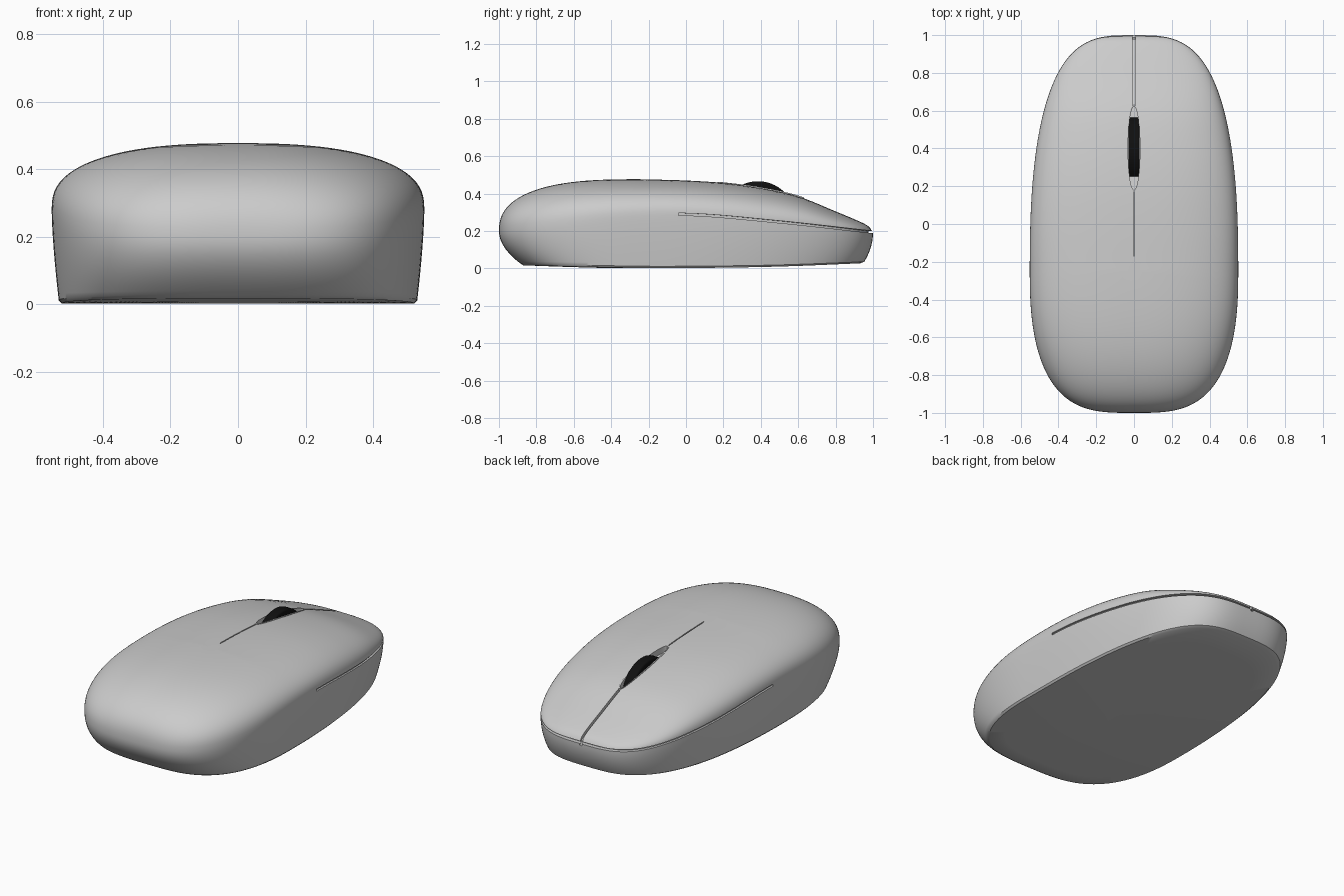
import bpy, bmesh
from math import sin, cos, pi, copysign

if "Cube" in bpy.data.objects:
    bpy.data.objects.remove(bpy.data.objects["Cube"])

Y0, W = -0.25, 0.552                     # widest station and half width
SEGS = 192


def curve(pts, y):
    """Smooth interpolation through (y, z) points."""
    if y <= pts[0][0]:
        return pts[0][1]
    for i in range(len(pts) - 1):
        (a, za), (b, zb) = pts[i], pts[i + 1]
        if y <= b:
            def slope(j):
                p, q = pts[max(j - 1, 0)], pts[min(j + 1, len(pts) - 1)]
                return (q[1] - p[1]) / (q[0] - p[0])
            h, u = b - a, (y - a) / (b - a)
            return ((2*u**3 - 3*u*u + 1) * za + (u**3 - 2*u*u + u) * h * slope(i)
                    + (3*u*u - 2*u**3) * zb + (u**3 - u*u) * h * slope(i + 1))
    return pts[-1][1]


def reach(y):
    return min(1, abs(y - Y0) / (1.25 if y > Y0 else 0.75))


def rim(y):
    return curve([(-1, .2), (-.8, .22), (-.4, .27), (0, .285), (.5, .245), (1, .19)], y)


def crown(y):
    """Centre-line height of the top."""
    if y < Y0:
        return rim(y) + (.477 - rim(y)) * (1 - reach(y)**2.5)**0.4
    return curve([(-.25, .477), (0, .47), (.2, .457), (.4, .43), (.6, .385),
                  (.8, .305), (.93, .25), (.98, .222), (1, .19)], y)


def belly(y):
    return curve([(-1, .022), (-.88, .017), (-.3, .003), (0, .002), (.5, .01), (1, .03)], y)


def outline(a, s=1.0):
    """Plan outline of the shell, scaled about its widest station."""
    c, n = cos(a), sin(a)
    x = copysign(abs(c)**(2 / 3.3), c) * W
    y = copysign(abs(n)**(2 / 2.5), n) * (1.25 if n > 0 else 0.75)
    return x * s, Y0 + y * s


def top_point(a, s):
    x, y = outline(a, s)
    w = W * max(0, 1 - reach(y)**2.5)**(1 / 3.3)
    f = min(1, abs(x) / w) if w > 1e-6 else 0
    h = 0 if s == 1 else (1 - f**2.5)**0.4
    return x, y, rim(y) + (crown(y) - rim(y)) * h


def low_point(a, v, s=1.0):
    """v = 0 at the rim, 1 at the base edge."""
    x, y = outline(a)
    z = rim(y) + (belly(y) - rim(y)) * v
    end = .12 if y < Y0 else .05
    x *= (1 - .04 * v**1.5)
    y = Y0 + (y - Y0) * (1 - end / (.75 if y < Y0 else 1.25) * v * v)
    return x * s, Y0 + (y - Y0) * s, z if s == 1 else belly(y * s)


def skin(name, rings, cyclic=False):
    """Join closed rings of points into a solid."""
    bm = bmesh.new()
    vs = [[bm.verts.new(p) for p in r] for r in rings]
    n = len(rings[0])
    pairs = list(zip(vs, vs[1:])) + ([(vs[-1], vs[0])] if cyclic else [])
    for r, q in pairs:
        for i in range(n):
            j = (i + 1) % n
            bm.faces.new((r[i], r[j], q[j], q[i]))
    if not cyclic:
        bm.faces.new(vs[0][::-1])
        bm.faces.new(vs[-1])
    bmesh.ops.recalc_face_normals(bm, faces=bm.faces)
    me = bpy.data.meshes.new(name)
    bm.to_mesh(me)
    bm.free()
    ob = bpy.data.objects.new(name, me)
    bpy.context.collection.objects.link(ob)
    return ob


def smooth(ob, angle):
    bpy.ops.object.select_all(action='DESELECT')
    ob.select_set(True)
    bpy.context.view_layer.objects.active = ob
    bpy.ops.object.shade_smooth_by_angle(angle=angle)


# Body shell: base, side wall, rim, domed top
angles = [2 * pi * (i + .5) / SEGS for i in range(SEGS)]
rings = [[low_point(a, 1, s) for a in angles] for s in (.03, .3, .6, .85, .985)]
rings += [[low_point(a, v) for a in angles] for v in (.965, .9, .8, .68, .55, .42, .3, .2, .1)]
rings += [[top_point(a, sin(pi / 2 * k / 28)) for a in angles] for k in range(28, 0, -1)]
# exact rim ring sits between side wall and top
rings[14] = [low_point(a, 0) for a in angles]
body = skin("body", rings)

# Seam that runs round the nose along the rim
seam = []
for i in range(121):
    a = .108 + (pi - .216) * i / 120
    (xi, yi), (xo, yo) = outline(a, .98), outline(a, 1.03)
    z = rim(outline(a)[1]) + .004
    seam.append([(xi, yi, z - .006), (xo, yo, z - .006), (xo, yo, z + .006), (xi, yi, z + .006)])
cutters = [skin("seam_cutter", seam)]

# Button split ahead of the wheel and fine crease behind it
for name, y1, y2, w in (("split_cutter", .6, 1.03, .007), ("crease_cutter", -.17, .2, .003)):
    path = []
    for i in range(25):
        y = y1 + (y2 - y1) * i / 24
        z = crown(y)
        path.append([(-w, y, z - .02), (w, y, z - .02), (w, y, z + .05), (-w, y, z + .05)])
    cutters.append(skin(name, path))

# Elliptical wheel slot
oval = [(.034 * cos(2 * pi * i / 64), .4 + .225 * sin(2 * pi * i / 64)) for i in range(64)]
cutters.append(skin("slot_cutter", [[(x, y, .46 - .185 * (y - .17) + d) for x, y in oval]
                                    for d in (-.03, .12)]))

for c in cutters:
    c.hide_render = True
    m = body.modifiers.new(c.name, 'BOOLEAN')
    m.operation, m.solver, m.object = 'DIFFERENCE', 'EXACT', c
bpy.context.view_layer.objects.active = body
for c in cutters:
    bpy.ops.object.modifier_apply(modifier=c.name)
for c in cutters:
    bpy.data.objects.remove(c)
smooth(body, .6)

# Thin raised lip round the slot
lip = []
for x, y in oval:
    k = lambda s, d: (x * s, .4 + (y - .4) * (1 + (s - 1) * .3), crown(y) + d)
    lip.append([k(.93, -.012), k(1.1, -.012), k(1.1, .003), k(.93, .003)])
smooth(skin("slot_lip", lip, True), .6)

# Scroll wheel
bpy.ops.mesh.primitive_cylinder_add(vertices=96, radius=.2, depth=.06,
                                    location=(0, .385, .266), rotation=(0, pi / 2, 0))
wheel = bpy.context.object
wheel.name = "scroll_wheel"
bev = wheel.modifiers.new("round", 'BEVEL')
bev.width, bev.segments, bev.limit_method = .01, 3, 'ANGLE'
bev.angle_limit = 1
smooth(wheel, .6)
black = bpy.data.materials.new("black_rubber")
black.diffuse_color = (.005, .005, .005, 1)
black.use_nodes = True
black.node_tree.nodes["Principled BSDF"].inputs["Base Color"].default_value = black.diffuse_color
wheel.data.materials.append(black)
